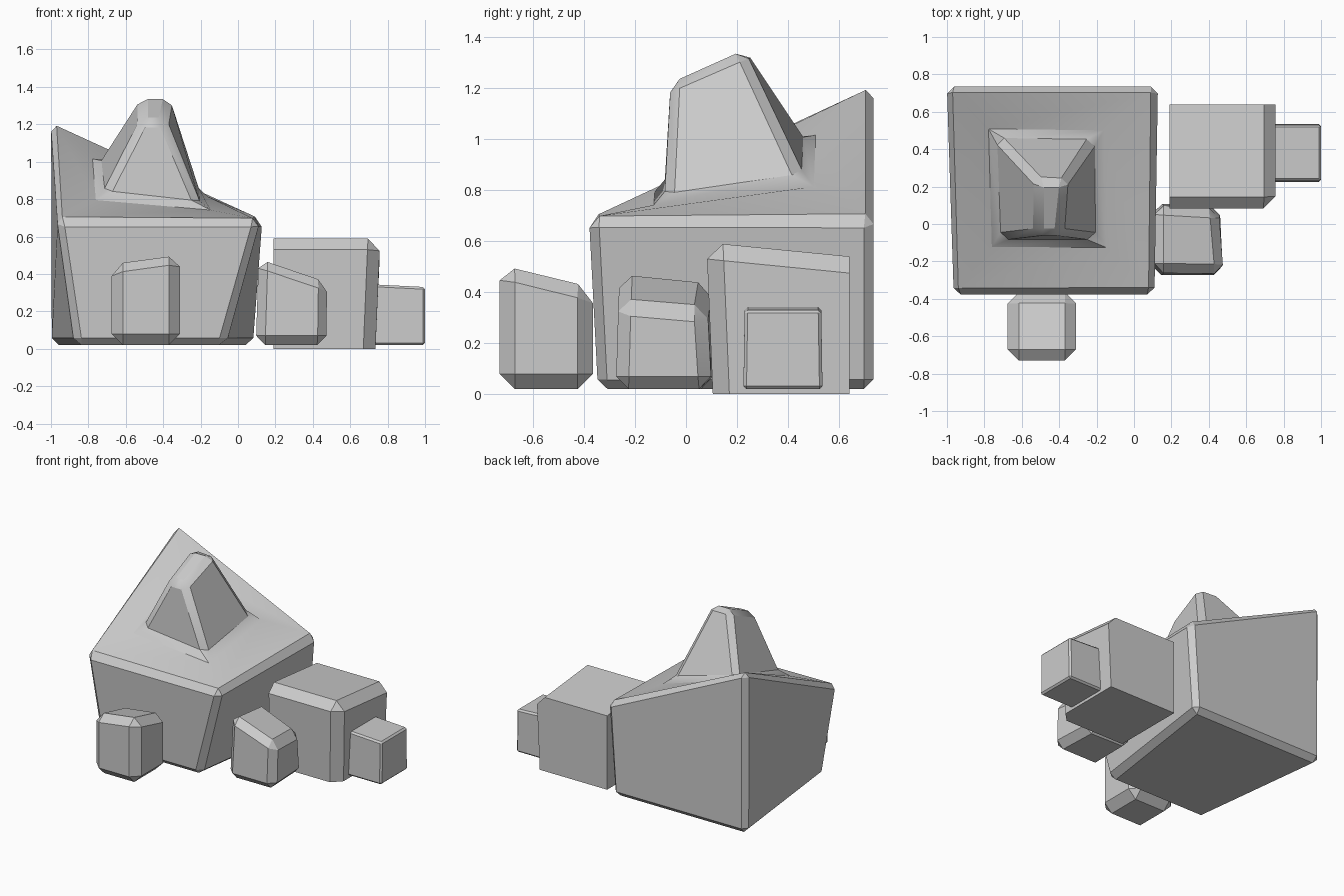
import bpy, bmesh

if "Cube" in bpy.data.objects:
    bpy.data.objects.remove(bpy.data.objects["Cube"])


def loft(name, rings, width, chamfer=None):
    """Stack four-cornered rings (front left, front right, back right, back left)
    into a closed block, then chamfer all sharp edges or only the chosen ones."""
    bm = bmesh.new()
    levels = [[bm.verts.new(p) for p in ring] for ring in rings]
    bm.faces.new(levels[0][::-1])
    for low, high in zip(levels, levels[1:]):
        for i in range(4):
            j = (i + 1) % 4
            bm.faces.new((low[i], low[j], high[j], high[i]))
    bm.faces.new(levels[-1])
    bmesh.ops.recalc_face_normals(bm, faces=bm.faces)
    if chamfer:
        edges = [bm.edges.get((levels[a][i], levels[b][j])) for a, i, b, j in chamfer]
        bmesh.ops.bevel(bm, geom=edges, offset=width, segments=1, affect='EDGES')
    mesh = bpy.data.meshes.new(name)
    bm.to_mesh(mesh)
    bm.free()
    ob = bpy.data.objects.new(name, mesh)
    bpy.context.collection.objects.link(ob)
    if not chamfer:
        mod = ob.modifiers.new("chamfer", 'BEVEL')
        mod.width = width
        mod.segments = 1
        mod.limit_method = 'ANGLE'
        mod.angle_limit = 0.5
    bpy.context.view_layer.objects.active = ob
    ob.select_set(True)
    if mod_names := [m.name for m in ob.modifiers]:
        bpy.ops.object.modifier_apply(modifier=mod_names[0])
    bpy.ops.object.shade_smooth_by_angle(angle=0.45)
    ob.select_set(False)
    return ob


def flat(z, *corners):
    return [(x, y, z) for x, y in corners]


# large rock with a raised back corner and a leaning peak
loft("main_rock", [
    flat(0.02, (-0.87, -0.345), (-0.07, -0.345), (0.085, 0.735), (-1.0, 0.735)),
    [(-0.97, -0.38, 0.69), (0.12, -0.38, 0.69), (0.13, 0.735, 0.69), (-1.0, 0.735, 1.22)],
    [(-0.73, -0.085, 0.81), (-0.19, -0.085, 0.75), (-0.2, 0.47, 0.83), (-0.75, 0.48, 0.99)],
    [(-0.52, -0.06, 1.22), (-0.39, -0.06, 1.22), (-0.36, 0.23, 1.35), (-0.52, 0.23, 1.35)],
], 0.038)

# squared rock, chamfered only around its front right corner
loft("square_rock", [
    flat(0.0, (0.19, 0.105), (0.735, 0.105), (0.735, 0.64), (0.19, 0.64)),
    [(0.19, 0.08, 0.595), (0.76, 0.08, 0.595), (0.76, 0.64, 0.54), (0.19, 0.64, 0.54)],
], 0.065, [(1, 0, 1, 1), (1, 1, 1, 2), (0, 1, 1, 1)])

# small crisp block at the right end
loft("end_block", [
    flat(0.02, (0.70, 0.225), (1.0, 0.225), (1.0, 0.535), (0.70, 0.535)),
    [(0.70, 0.23, 0.345), (1.0, 0.23, 0.33), (1.0, 0.53, 0.33), (0.70, 0.53, 0.345)],
], 0.012)

# two loose stones in front
loft("front_stone", [
    flat(0.02, (-0.675, -0.73), (-0.31, -0.73), (-0.31, -0.365), (-0.675, -0.365)),
    [(-0.675, -0.73, 0.465), (-0.31, -0.73, 0.515), (-0.31, -0.365, 0.425), (-0.675, -0.365, 0.38)],
], 0.06)
loft("middle_stone", [
    flat(0.02, (0.095, -0.275), (0.475, -0.275), (0.46, 0.1), (0.1, 0.11)),
    [(0.11, -0.26, 0.485), (0.48, -0.265, 0.36), (0.45, 0.08, 0.33), (0.11, 0.1, 0.45)],
], 0.05)
